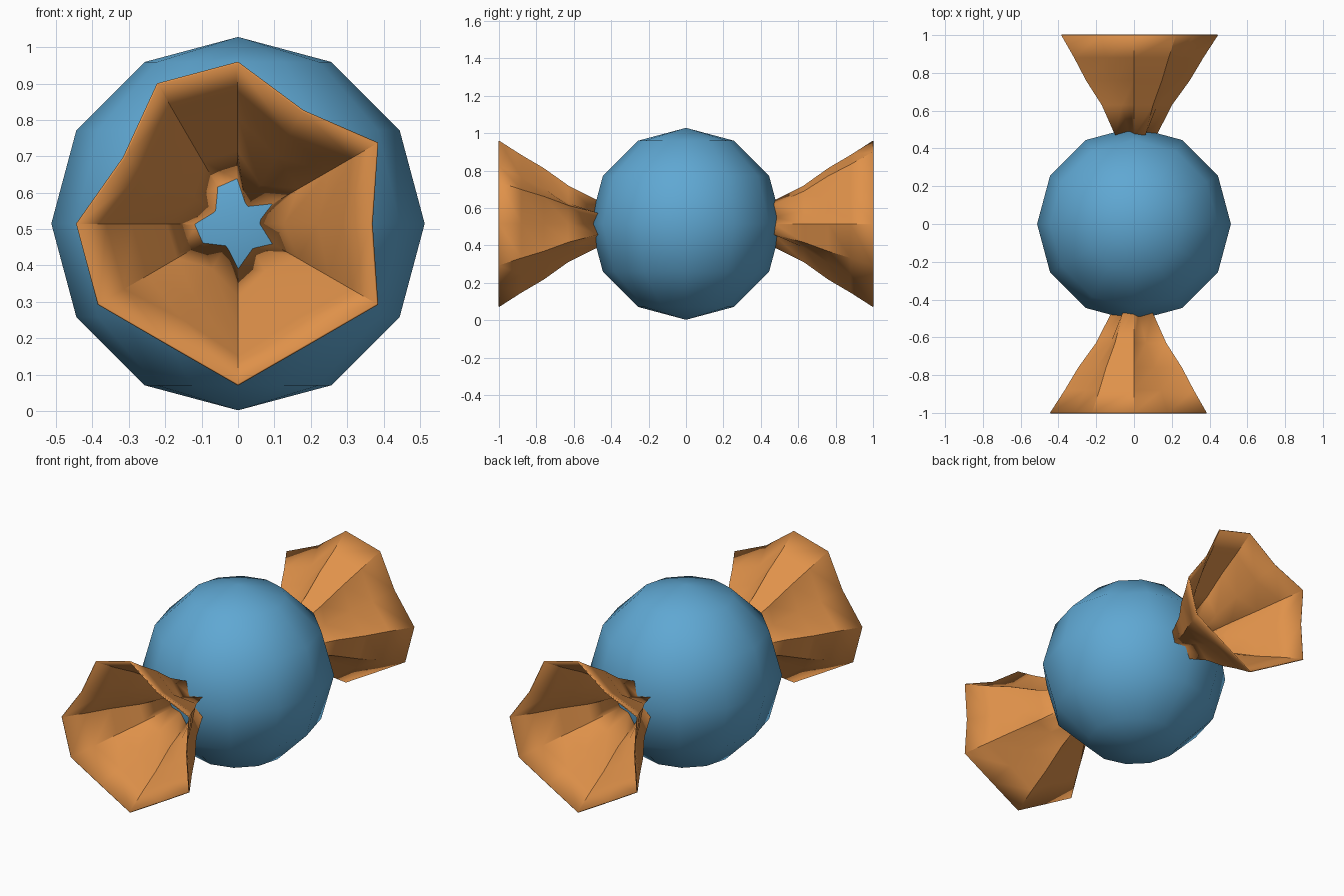
import bpy, bmesh, math

if "Cube" in bpy.data.objects:
    bpy.data.objects.remove(bpy.data.objects["Cube"])

CZ = 0.515  # height of the sweet's centre


def material(name, rgb):
    m = bpy.data.materials.new(name)
    m.diffuse_color = (*rgb, 1)
    m.use_nodes = True
    m.node_tree.nodes["Principled BSDF"].inputs["Base Color"].default_value = m.diffuse_color
    return m


blue = material("sweet_blue", (0.115, 0.39, 0.65))
orange = material("wrapper_orange", (0.74, 0.285, 0.068))


def smooth(obj, angle):
    bpy.ops.object.select_all(action='DESELECT')
    obj.select_set(True)
    bpy.context.view_layer.objects.active = obj
    bpy.ops.object.shade_smooth_by_angle(angle=math.radians(angle))


# Round body, low-poly but smooth
bpy.ops.mesh.primitive_uv_sphere_add(segments=12, ring_count=6, radius=0.513,
                                     location=(0, 0, CZ))
body = bpy.context.object
body.name = "sweet_body"
body.data.materials.append(blue)
smooth(body, 60)

# Pleated wrapper ends: rim and neck radius every 30 degrees, from +x
RIM = [.37, .445, .36, .445, .445, .365, .445, .445, .386, .445, .386, .445]
NECK = [.053, .115, .05, .125, .12, .07, .12, .115, .068, .125, .08, .115]
# Distance along the axis and how far the flare has opened
FLARE = [(.47, 0), (.63, .25), (.76, .54), (.88, .76), (1, 1)]


def wrapper(name, turn):
    bm = bmesh.new()
    rings = []
    for d, t in FLARE:
        ring = []
        for i in range(12):
            r = NECK[i] + (RIM[i] - NECK[i]) * t
            a = math.radians(30 * i)
            ring.append(bm.verts.new((r * math.cos(a) * turn, -d * turn,
                                      CZ + r * math.sin(a))))
        rings.append(ring)
    for a, b in zip(rings, rings[1:]):
        for i in range(12):
            j = (i + 1) % 12
            bm.faces.new((a[i], a[j], b[j], b[i]))
    bmesh.ops.recalc_face_normals(bm, faces=bm.faces)
    me = bpy.data.meshes.new(name)
    bm.to_mesh(me)
    bm.free()
    obj = bpy.data.objects.new(name, me)
    bpy.context.collection.objects.link(obj)
    me.materials.append(orange)
    smooth(obj, 40)
    sol = obj.modifiers.new("paper", 'SOLIDIFY')  # thin paper
    sol.thickness = 0.006
    sol.offset = -1


wrapper("front_wrapper", 1)
wrapper("back_wrapper", -1)
